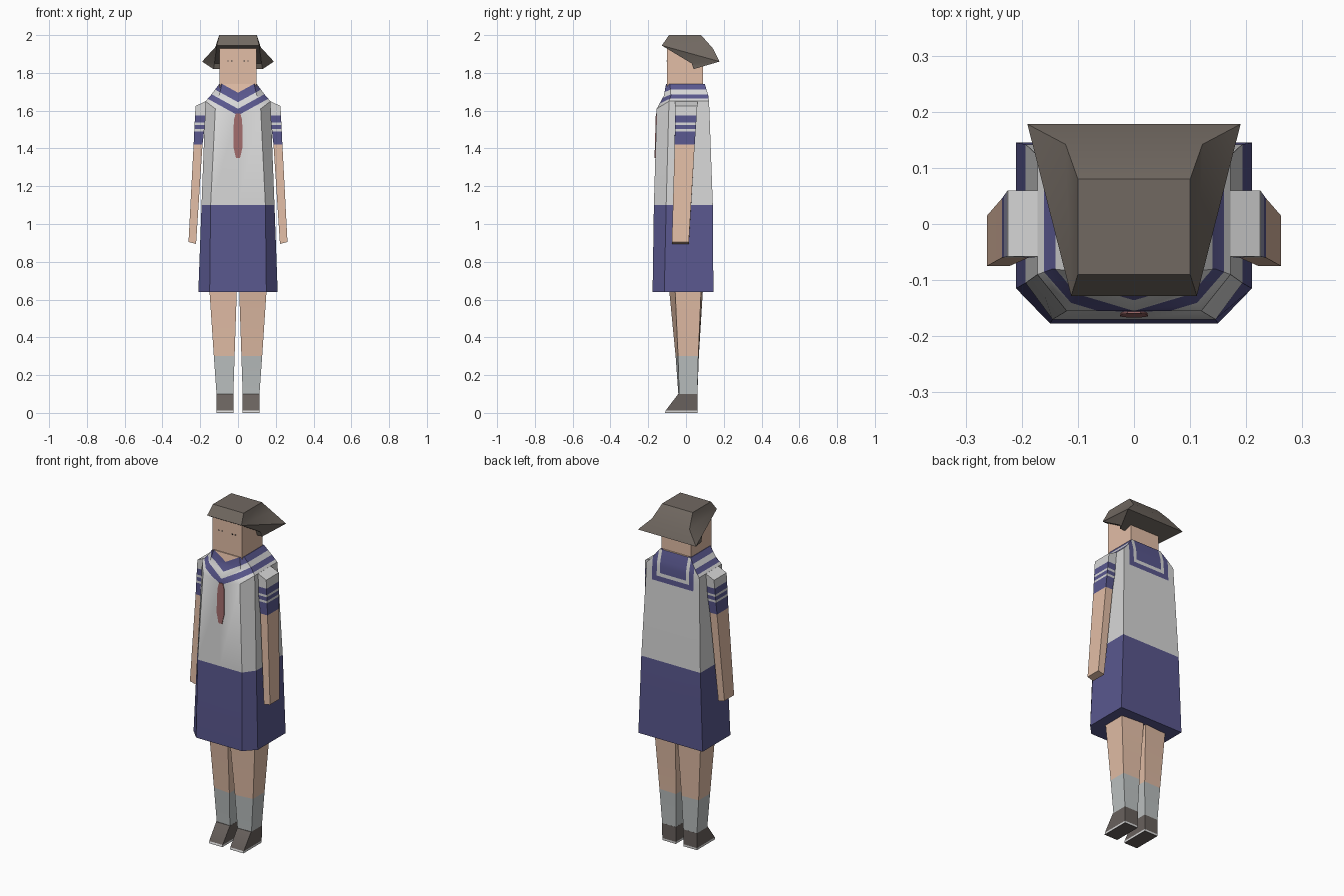
import bpy, bmesh, math
from mathutils import Vector

cube = bpy.data.objects.get("Cube")
if cube:
    bpy.data.objects.remove(cube)


def material(name, rgb):
    m = bpy.data.materials.new(name)
    m.use_nodes = True
    col = (*rgb, 1)
    m.diffuse_color = col
    m.node_tree.nodes["Principled BSDF"].inputs["Base Color"].default_value = col
    return m


skin = material("skin", (0.76, 0.51, 0.38))
white = material("shirt_white", (0.68, 0.68, 0.68))
navy = material("navy_cloth", (0.10, 0.096, 0.27))
brown = material("hair_brown", (0.165, 0.14, 0.12))
sock = material("sock_grey", (0.50, 0.53, 0.53))
shoe = material("shoe_brown", (0.14, 0.12, 0.11))
red = material("tie_red", (0.36, 0.15, 0.15))
black = material("eye_dark", (0.03, 0.03, 0.03))


def loft(rings, cap=True):
    """Skin a list of equal-length point rings."""
    bm = bmesh.new()
    vs = [[bm.verts.new(p) for p in r] for r in rings]
    n = len(rings[0])
    for a, b in zip(vs, vs[1:]):
        for i in range(n):
            j = (i + 1) % n
            bm.faces.new((a[i], a[j], b[j], b[i]))
    if cap:
        bm.faces.new(vs[0])
        bm.faces.new(vs[-1])
    return bm, vs


def cut(bm, co, no, pick=lambda f: True):
    """Slice the picked faces with a plane."""
    bm.normal_update()
    faces = [f for f in bm.faces if pick(f)]
    geom = set(faces)
    for f in faces:
        geom.update(f.edges)
        geom.update(f.verts)
    bmesh.ops.bisect_plane(bm, geom=list(geom), dist=1e-5, plane_co=co, plane_no=no)


def finish(name, bm, mats, rule=lambda f: 0):
    bmesh.ops.recalc_face_normals(bm, faces=bm.faces)
    bm.normal_update()
    for f in bm.faces:
        f.material_index = rule(f)
    me = bpy.data.meshes.new(name)
    bm.to_mesh(me)
    bm.free()
    ob = bpy.data.objects.new(name, me)
    bpy.context.collection.objects.link(ob)
    for m in mats:
        me.materials.append(m)
    bpy.ops.object.select_all(action='DESELECT')
    ob.select_set(True)
    bpy.context.view_layer.objects.active = ob
    bpy.ops.object.shade_smooth_by_angle(angle=math.radians(32))
    return ob


def box(xa, xb, ya, yb, za, zb):
    return [[(xa, ya, z), (xb, ya, z), (xb, yb, z), (xa, yb, z)] for z in (za, zb)]


# Dress: six-sided section with chamfered front corners
def dress_ring(z, zf, w, wf, yb, ys, yf):
    return [(w, yb, z), (w, ys, z), (wf, yf, zf), (-wf, yf, zf), (-w, ys, z), (-w, yb, z)]


bm, _ = loft([
    dress_ring(0.64, 0.64, 0.21, 0.15, 0.145, -0.115, -0.177),
    dress_ring(1.10, 1.10, 0.193, 0.145, 0.142, -0.105, -0.17),
    dress_ring(1.65, 1.61, 0.172, 0.12, 0.122, -0.09, -0.155),
    dress_ring(1.68, 1.68, 0.145, 0.10, 0.118, -0.08, -0.117),
    dress_ring(1.74, 1.74, 0.10, 0.085, 0.10, -0.085, -0.106),
])
bmesh.ops.recalc_face_normals(bm, faces=bm.faces)
cut(bm, (0, 0, 1.1), (0, 0, 1))
cut(bm, (0, 0, 0), (1, 0, 0))

# Collar edges: a V over the front and shoulders, a square panel behind
SLOPE = 0.55
V_EDGES = (1.575, 1.61, 1.645, 1.695)
PANEL_EDGES = (0, 0.03, 0.05)
PANEL_LOW, PANEL_HALF = 1.56, 0.135


def is_back(f):
    return f.normal.y > 0.7


for s in (-1, 1):
    for c in V_EDGES:
        cut(bm, (0, 0, c), (-SLOPE * s, 0, 1),
            lambda f: not is_back(f) and s * f.calc_center_median().x > 0)
    for d in PANEL_EDGES:
        cut(bm, (s * (PANEL_HALF - d), 0, 0), (1, 0, 0),
            lambda f: is_back(f) and f.calc_center_median().z > 1.1)
for d in PANEL_EDGES:
    cut(bm, (0, 0, PANEL_LOW + d), (0, 0, 1), is_back)


def dress_colour(f):
    c = f.calc_center_median()
    if c.z < 1.1:
        return 1
    if is_back(f):
        d = min(c.z - PANEL_LOW, PANEL_HALF - abs(c.x))
        band = sum(d > e for e in PANEL_EDGES)
        return (0, 1, 0, 1)[band]
    t = c.z - SLOPE * abs(c.x)
    return (0, 1, 0, 1, 2)[sum(t > e for e in V_EDGES)]


finish("dress", bm, [white, navy, skin], dress_colour)

# Tie: thin plate on the sloping chest
outline = [(0.012, 1.585), (0.022, 1.55), (0.025, 1.41), (0.011, 1.35)]
outline += [(-x, z) for x, z in reversed(outline)]


def chest_y(z):
    return -0.17 + 0.015 * (z - 1.1) / 0.51


bm, _ = loft([[(x, chest_y(z) + dy, z) for x, z in outline] for dy in (-0.004, 0.003)])
finish("tie", bm, [red])

# Head with small eyes
bm, _ = loft(box(-0.097, 0.097, -0.10, 0.09, 1.70, 1.95))
finish("head", bm, [skin])
for s, side in ((1, "left"), (-1, "right")):
    for x, part in ((0.033, "inner"), (0.053, "outer")):
        bm, _ = loft(box(s * x - 0.003, s * x + 0.003, -0.102, -0.098, 1.859, 1.865))
        finish(f"{side}_eye_{part}", bm, [black])

# Hair: bob with a fringe and flared back corners
profile = [(0.112, -0.128, 1.945), (0.10, -0.09, 2.0), (0.10, 0.08, 2.0),
           (0.122, 0.142, 1.93), (0.19, 0.178, 1.86),
           (0.13, 0.04, 1.82), (0.125, 0.03, 1.85)]
bm, sides = loft([[(s * x, y, z) for x, y, z in profile] for s in (-1, 1)], cap=False)
for v in sides:
    bm.faces.new(v[0:4])
    bm.faces.new((v[0], v[3], v[4]))
    bm.faces.new((v[0], v[4], v[6]))
    bm.faces.new((v[6], v[4], v[5]))
finish("hair", bm, [brown])


# Limbs: four-sided tapered lofts, coloured in bands of height
def limb_ring(s, xi, xo, yfi, yfo, ybi, ybo, zi, zo):
    return [(s * xi, yfi, zi), (s * xo, yfo, zo), (s * xo, ybo, zo), (s * xi, ybi, zi)]


def banded(name, rings, edges, order, mats):
    bm, _ = loft(rings)
    for e in edges:
        cut(bm, (0, 0, e), (0, 0, 1))
    finish(name, bm, mats,
           lambda f: order[sum(f.calc_center_median().z > e for e in edges)])


for s, side in ((1, "left"), (-1, "right")):
    banded(f"{side}_arm", [
        limb_ring(s, 0.222, 0.262, -0.075, -0.075, 0.015, 0.015, 0.895, 0.905),
        limb_ring(s, 0.188, 0.235, -0.060, -0.060, 0.046, 0.046, 1.42, 1.42),
        limb_ring(s, 0.160, 0.225, -0.058, -0.058, 0.060, 0.060, 1.655, 1.625),
    ], (1.42, 1.49, 1.503, 1.525, 1.538, 1.575), (0, 1, 2, 1, 2, 1, 2), [skin, navy, white])

    banded(f"{side}_leg", [
        limb_ring(s, 0.025, 0.113, -0.040, -0.036, 0.060, 0.060, 0.09, 0.09),
        limb_ring(s, 0.018, 0.128, -0.055, -0.042, 0.068, 0.065, 0.30, 0.30),
        limb_ring(s, 0.006, 0.152, -0.090, -0.058, 0.090, 0.080, 0.66, 0.66),
    ], (0.30,), (0, 1), [sock, skin])

    # Shoe: wedge with a pale sole edge
    banded(f"{side}_shoe", [
        limb_ring(s, 0.025, 0.113, -0.110, -0.110, 0.060, 0.060, 0, 0),
        limb_ring(s, 0.025, 0.113, -0.108, -0.108, 0.060, 0.060, 0.012, 0.012),
        limb_ring(s, 0.024, 0.114, -0.041, -0.041, 0.061, 0.061, 0.10, 0.10),
    ], (0.001, 0.012), (0, 1, 0), [shoe, white])
